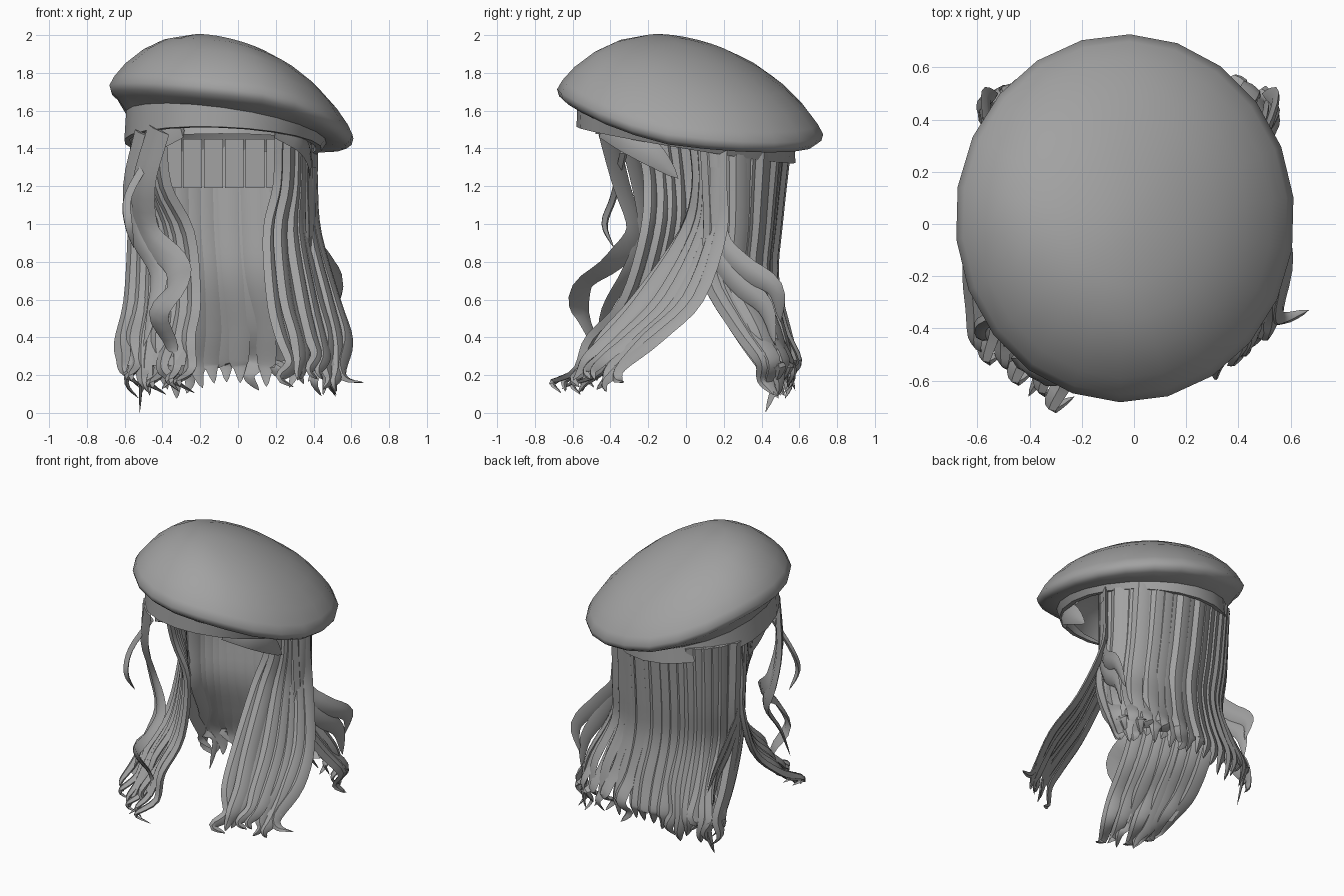
import bpy, bmesh, math, random
from mathutils import Vector

if "Cube" in bpy.data.objects:
    bpy.data.objects.remove(bpy.data.objects["Cube"])

random.seed(4)
grey = bpy.data.materials.new("grey")
grey.diffuse_color = (0.36, 0.36, 0.36, 1)
grey.use_nodes = True
grey.node_tree.nodes["Principled BSDF"].inputs["Base Color"].default_value = grey.diffuse_color


def finish(bm, name, angle=35):
    bmesh.ops.recalc_face_normals(bm, faces=bm.faces)
    me = bpy.data.meshes.new(name)
    bm.to_mesh(me)
    bm.free()
    me.materials.append(grey)
    me.shade_smooth()
    me.set_sharp_from_angle(angle=math.radians(angle))
    ob = bpy.data.objects.new(name, me)
    bpy.context.collection.objects.link(ob)
    return ob


def bridge(bm, a, b):
    for i in range(len(a)):
        j = (i + 1) % len(a)
        bm.faces.new((a[i], a[j], b[j], b[i]))


def ring(bm, cx, cy, rx, ry, z, n=22):
    """Oval ring whose height comes from the function z(x, y)."""
    out = []
    for i in range(n):
        a = 2 * math.pi * (i + 0.4) / n
        x, y = cx + rx * math.cos(a), cy + ry * math.sin(a)
        out.append(bm.verts.new((x, y, z(x, y))))
    return out


def spline(pts, steps=4):
    """Smooth path through the control points."""
    p = [Vector(q) for q in pts]
    p = [2 * p[0] - p[1]] + p + [2 * p[-1] - p[-2]]
    out = []
    for i in range(1, len(p) - 2):
        a, b, c, d = p[i - 1:i + 3]
        for k in range(steps):
            t = k / steps
            out.append(0.5 * (2 * b + (c - a) * t + (2 * a - 5 * b + 4 * c - d) * t * t
                              + (3 * b - a - 3 * c + d) * t ** 3))
    return out + [p[-2]]


SECTION = [(-1, 0), (-0.35, 0.9), (0.4, 0.7), (1, 0), (0, -0.6)]


def strand(bm, pts, side, width, thick):
    """Flat tapering lock with its width along the direction side."""
    path = spline(pts)
    n = len(path)
    prev = None
    for i, p in enumerate(path[:-1]):
        tan = (path[i + 1] - path[max(i - 1, 0)]).normalized()
        w = (Vector(side) - tan * tan.dot(Vector(side))).normalized()
        nor = tan.cross(w)
        t = i / (n - 1)
        k = 1 if t < 0.6 else 1 - 0.9 * ((t - 0.6) / 0.4) ** 1.5
        cur = [bm.verts.new(p + w * (u * width * k) + nor * (v * thick * k)) for u, v in SECTION]
        if prev:
            bridge(bm, prev, cur)
        else:
            bm.faces.new(cur)
        prev = cur
    tip = bm.verts.new(path[-1])
    for i in range(5):
        bm.faces.new((prev[i], prev[(i + 1) % 5], tip))


def lerp(a, b, t):
    return a + (b - a) * t


# Beret: tilted dome, rounded rim and tucked underside
bm = bmesh.new()
prev = None
tilt = lambda h: (lambda x, y: 1.6 - 0.25 * x - 0.215 * y + h
                  + 0.1 * max(0, x + y - 0.45) - 0.14 * max(0, -x - y - 0.4))
for s, h in [(0.12, .352), (0.36, .322), (0.55, .277), (0.72, .212), (0.87, .125), (0.96, .05), (1, 0),
             (0.985, -.035), (0.94, -.06)]:
    cur = ring(bm, -0.035, 0.022, 0.65 * s, 0.705 * s, tilt(h))
    if prev:
        bridge(bm, prev, cur)
    else:
        bm.faces.new(cur)
    prev = cur
bridge(bm, prev, ring(bm, -0.06, 0, 0.53, 0.57, lambda x, y: 1.5 - 0.14 * x - 0.18 * y))
finish(bm, "beret", 50)

# Band under the beret, with thickness
bm = bmesh.new()
low = lambda x, y: 1.415 - 0.04 * x - 0.165 * y
high = lambda x, y: 1.51 - 0.14 * x - 0.18 * y
rings = [ring(bm, -0.06, 0, 0.535, 0.575, high), ring(bm, -0.08, 0, 0.525, 0.58, low),
         ring(bm, -0.08, 0, 0.495, 0.55, low), ring(bm, -0.06, 0, 0.5, 0.54, high)]
for a, b in zip(rings, rings[1:]):
    bridge(bm, a, b)
finish(bm, "beret_band")

# Scalp inside the beret
bm = bmesh.new()
prev = None
for e in (0, 25, 50, 75):
    c, s = math.cos(math.radians(e)), math.sin(math.radians(e))
    cur = ring(bm, -0.08, 0.02, 0.47 * c, 0.5 * c, lambda x, y: 1.43 - 0.1 * y + 0.3 * s)
    if prev:
        bridge(bm, prev, cur)
    prev = cur
bm.faces.new(prev)
finish(bm, "scalp")

# Back curtain: each row is z, side y, back y, centre x, half width
ROWS = [(1.45, .13, .53, -.09, .46), (1.0, .15, .48, -.08, .46), (0.72, .14, .46, -.06, .46),
        (0.45, .3, .52, -.03, .52), (0.28, .4, .57, -.03, .55), (0.17, .43, .57, -.03, .54),
        (0.09, .45, .55, -.02, .52)]
bm = bmesh.new()
COUNT = 24
for i in range(COUNT):
    a = math.pi * i / (COUNT - 1)
    drop, wave = random.uniform(-.02, .08), random.uniform(-1, 1)
    out = random.uniform(-.012, .012)
    pts = []
    for k, (z, ys, yb, cx, rx) in enumerate(ROWS):
        curl = (0, 0, 0, .01, -.025, .03, -.03)[k] * wave
        r = rx + out
        pts.append((cx + r * math.cos(a) + curl, lerp(ys, yb, math.sin(a) ** 0.8) + out + curl * 0.8,
                    z + (drop if k > 4 else 0)))
    if i == COUNT - 3:
        pts[-1] = (-0.52, 0.42, 0.0)
    strand(bm, pts, (-math.sin(a), 0.75 * math.cos(a), 0), 0.055, 0.026)
finish(bm, "back_hair")

# Front locks: each row is z, inner x and y, outer x and y
RIGHT = [(1.46, .24, .04, .4, .17), (1.2, .23, .06, .4, .17), (0.95, .18, -.02, .42, .17),
         (0.6, .2, -.27, .52, .05), (0.4, .25, -.44, .57, -.16), (0.25, .28, -.53, .57, -.33),
         (0.18, .25, -.59, .56, -.4), (0.13, .28, -.6, .56, -.4)]
LEFT = [(1.46, -.42, -.22, -.53, .15), (1.2, -.39, -.18, -.55, .15), (0.95, -.27, -.2, -.55, .15),
        (0.6, -.24, -.31, -.57, .04), (0.4, -.26, -.48, -.61, -.16), (0.25, -.28, -.58, -.61, -.34),
        (0.18, -.3, -.67, -.6, -.46), (0.12, -.27, -.69, -.58, -.48)]
for name, rows in (("right_front_lock", RIGHT), ("left_front_lock", LEFT)):
    bm = bmesh.new()
    for i in range(8):
        t = i / 7
        wave, drop = random.uniform(-1, 1), random.uniform(-.03, .05)
        out = random.uniform(-.012, .012)
        pts = []
        for k, (z, xi, yi, xo, yo) in enumerate(rows):
            curl = (0, 0, 0, 0, .01, -.02, .03, -.04)[k] * wave
            pts.append((lerp(xi, xo, t) + curl + out, lerp(yi, yo, t) - out + curl,
                        z + (drop if k > 4 else 0)))
        if name[0] == "r" and i == 7:
            pts[-1] = (0.67, -0.33, 0.16)
        strand(bm, pts, (rows[3][3] - rows[3][1], rows[3][4] - rows[3][2], 0), 0.05, 0.03)
    # Flat backing that closes the inside of the lock
    inner = spline([(r[1], r[2], r[0]) for r in rows[:6]])
    outer = spline([(r[3], r[4], r[0]) for r in rows[:6]])
    va, vb = ([bm.verts.new(p) for p in path] for path in (inner, outer))
    for k in range(len(va) - 1):
        bm.faces.new((va[k], vb[k], vb[k + 1], va[k + 1]))
    finish(bm, name)

# Loose curls around the face and sides: half width, then path
CURLS = {
    "left_face_curl": (.075, [(-.42, -.42, 1.5), (-.5, -.34, 1.2), (-.47, -.27, .95), (-.33, -.4, .79),
                              (-.32, -.55, .67), (-.42, -.55, .52), (-.35, -.48, .35), (-.37, -.5, .22)]),
    "left_face_strand": (.06, [(-.5, -.32, 1.48), (-.56, -.25, 1.2), (-.53, -.22, .95), (-.42, -.3, .75),
                               (-.45, -.42, .55), (-.5, -.47, .35)]),
    "left_temple_wisp": (.028, [(-.45, -.33, 1.38), (-.58, -.38, 1.15), (-.58, -.43, 1.0), (-.55, -.38, .87)]),
    "right_side_curl": (.06, [(.38, .14, 1.4), (.39, .17, .95), (.48, .3, .78), (.54, .47, .66), (.49, .5, .48)]),
    "right_lower_curl": (.06, [(.39, .16, 1.3), (.39, .15, .9), (.46, .27, .7), (.5, .42, .56), (.5, .47, .36)]),
    "left_side_curl": (.06, [(-.54, .14, 1.4), (-.54, .17, .95), (-.55, .3, .78), (-.57, .47, .64), (-.52, .5, .46)]),
    "left_lower_curl": (.06, [(-.54, .16, 1.3), (-.53, .15, .9), (-.54, .27, .7), (-.55, .42, .56), (-.54, .47, .36)]),
}
for name, (wide, pts) in CURLS.items():
    bm = bmesh.new()
    s = 1 if pts[0][0] > 0 else -1
    side = (s * .3, .6, .7) if "side" in name or "lower" in name else (1, s * 0.8, 0.2)
    strand(bm, pts, side, wide, 0.022)
    finish(bm, name)

# Swept fringe on both sides
for name, s, cx in (("right_fringe", 1, 0), ("left_fringe", -1, -.1)):
    bm = bmesh.new()
    strand(bm, [(cx + s * .2, -.43, 1.52), (cx + s * .32, -.32, 1.45), (cx + s * .37, -.18, 1.37),
                (cx + s * .38, -.04, 1.24)], (0, .3, 1), .07, .02)
    finish(bm, name)

# Flat cut strips inside the crown
bm = bmesh.new()
for i in range(6):
    x = -.35 + i * .11
    cube = bmesh.ops.create_cube(bm, size=1)["verts"]
    bmesh.ops.scale(bm, vec=(.1, .02, .26), verts=cube)
    bmesh.ops.translate(bm, vec=(x, .25 + .03 * (i % 2), 1.32), verts=cube)
finish(bm, "inner_strips")
